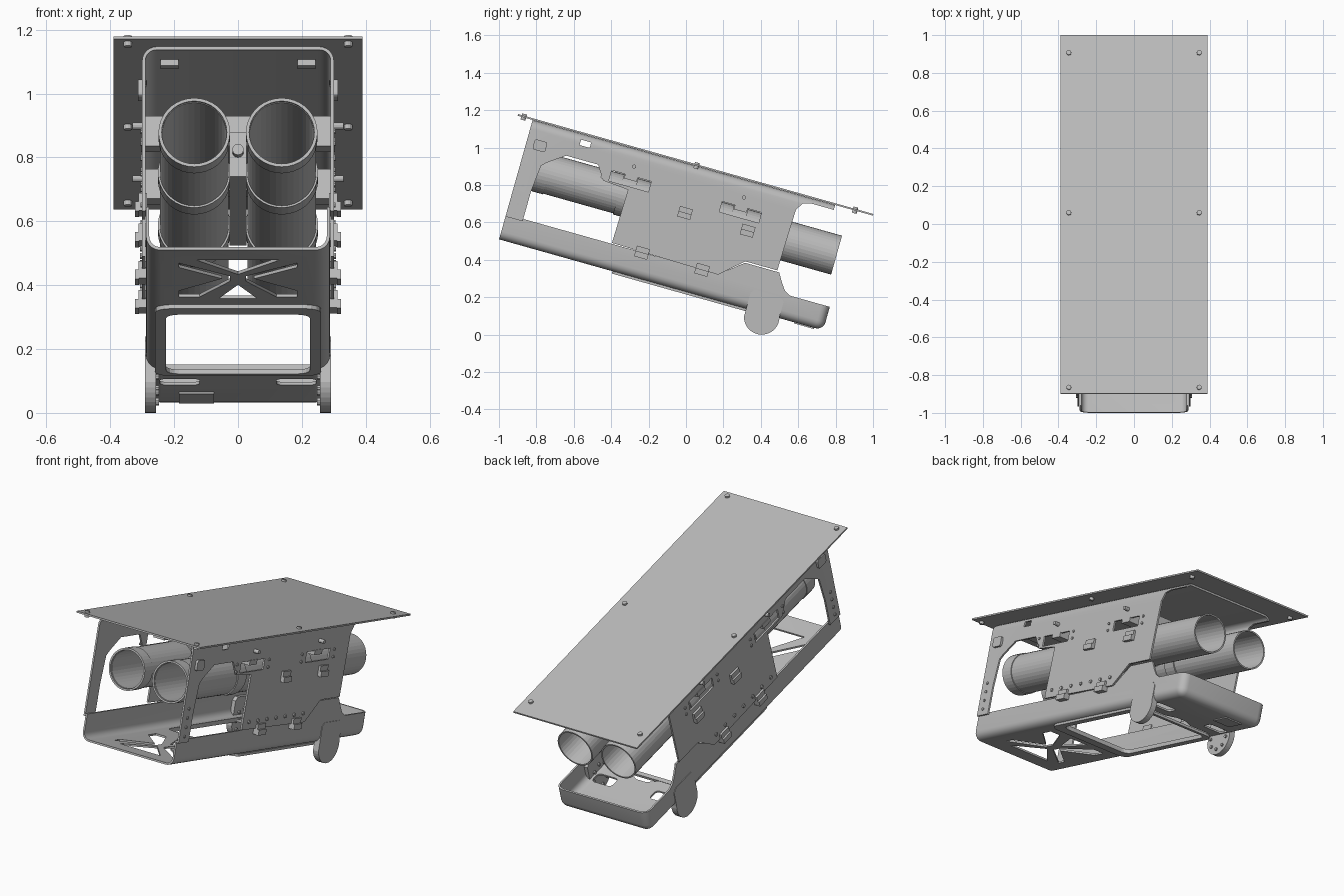
import bpy, bmesh, math
from mathutils import Matrix

if "Cube" in bpy.data.objects:
    bpy.data.objects.remove(bpy.data.objects["Cube"])

# Everything is laid out level as (x, u = back, v = up), then pitched nose-up
TILT = Matrix.Rotation(math.radians(-15.7), 4, 'X')
grey = bpy.data.materials.new("metal grey")
grey.diffuse_color = (0.5, 0.5, 0.5, 1)
grey.use_nodes = True
grey.node_tree.nodes["Principled BSDF"].inputs["Base Color"].default_value = grey.diffuse_color


def finish(bm, name):
    bmesh.ops.recalc_face_normals(bm, faces=bm.faces)
    bm.transform(TILT)
    me = bpy.data.meshes.new(name)
    bm.to_mesh(me)
    bm.free()
    me.materials.append(grey)
    ob = bpy.data.objects.new(name, me)
    bpy.context.collection.objects.link(ob)
    return ob


def place(axis, a, b, d):
    return {'x': (d, a, b), 'u': (a, d, b), 'v': (a, b, d)}[axis]


def prisms(name, items):
    """items: (outline, axis, low, high) extruded along the axis"""
    bm = bmesh.new()
    for pts, axis, lo, hi in items:
        r0, r1 = [[bm.verts.new(place(axis, a, b, d)) for a, b in pts] for d in (lo, hi)]
        bm.faces.new(r0)
        bm.faces.new(r1[::-1])
        for i in range(len(pts)):
            j = (i + 1) % len(pts)
            bm.faces.new((r0[i], r0[j], r1[j], r1[i]))
    return finish(bm, name)


def rect(a0, a1, b0, b1):
    return [(a0, b0), (a1, b0), (a1, b1), (a0, b1)]


def arc(ca, cb, r, d0, d1, n):
    return [(ca + r * math.cos(math.radians(d0 + (d1 - d0) * i / n)),
             cb + r * math.sin(math.radians(d0 + (d1 - d0) * i / n))) for i in range(n + 1)]


def disc(ca, cb, r, n=12):
    return arc(ca, cb, r, 0, 360, n)[:-1]


def rounded(a0, a1, b0, b1, r):
    return (arc(a1 - r, b1 - r, r, 0, 90, 4) + arc(a0 + r, b1 - r, r, 90, 180, 4)
            + arc(a0 + r, b0 + r, r, 180, 270, 4) + arc(a1 - r, b0 + r, r, 270, 360, 4))


def apply_mod(ob, mod):
    bpy.context.view_layer.objects.active = ob
    bpy.ops.object.modifier_apply(modifier=mod.name)


def cut(ob, items):
    tool = prisms("cutter", items)
    mod = ob.modifiers.new("cut", 'BOOLEAN')
    mod.operation, mod.solver, mod.object = 'DIFFERENCE', 'EXACT', tool
    apply_mod(ob, mod)
    bpy.data.objects.remove(tool)


def tubes(name, x, v, r, wall, u0, u1, n=36):
    bm = bmesh.new()
    loops = [[bm.verts.new((a, u, b)) for a, b in disc(x, v, rr, n)]
             for rr, u in ((r, u0), (r, u1), (r - wall, u1), (r - wall, u0))]
    for k in range(4):
        p, q = loops[k], loops[(k + 1) % 4]
        for i in range(n):
            j = (i + 1) % n
            bm.faces.new((p[i], p[j], q[j], q[i]))
    return finish(bm, name)


# Cover plate and its bolts
prisms("cover_plate", [(rect(-.39, .39, -1.183, .79), 'v', .883, .892)])
prisms("cover_bolts", [(disc(s * .345, u, .013), 'v', .868, .902)
                       for s in (-1, 1) for u in (-1.15, -.19, .69)])

# Upper housing: inverted channel with side openings
W, T, R = .30, .01, .045
top = .882
outer = [(W, .347)] + arc(W - R, top - R, R, 0, 90, 6) + arc(R - W, top - R, R, 90, 180, 6) + [(-W, .347)]
inner = ([(W - T, .347)] + arc(W - R, top - R, R - T, 0, 90, 6)
         + arc(R - W, top - R, R - T, 90, 180, 6) + [(T - W, .347)])
upper = prisms("upper_housing", [(outer + inner[::-1], 'u', -1.10, .58)])
window = [(-1.005, .2), (-1.005, .51), (-.99, .66), (-.964, .685), (-.875, .748), (-.698, .748),
          (-.65, .673), (-.508, .662), (-.514, .365), (.078, .355), (.199, .463), (.377, .463),
          (.385, .80), (.41, .843), (.45, .856), (.7, .856), (.7, .2)]
cut(upper, [(p, 'x', -1, 1) for p in (window, rect(-.62, -.40, .68, .738), rect(-.006, .212, .68, .738),
                                      rect(-.822, -.766, .822, .852))])

# Lower tray: channel with a closed rounded back end
side = [(-1.10, .22), (.70, .22), (.70, .351), (.48, .351), (.445, .37), (.42, .405),
        (.39, .455), (.2, .455), (.08, .36), (-1.10, .36)]
bm = bmesh.new()
W2 = .288
ra, rb = [[bm.verts.new((x, u, v)) for u, v in side] for x in (-W2, W2)]
bm.faces.new(ra)
bm.faces.new(rb[::-1])
for i in range(len(side)):
    j = (i + 1) % len(side)
    bm.faces.new((ra[i], ra[j], rb[j], rb[i]))
bmesh.ops.recalc_face_normals(bm, faces=bm.faces)
sharp = [e for e in bm.edges if {v for v in e.verts} in
         [{r[0], r[1]} for r in (ra, rb)] + [{r[1], r[2]} for r in (ra, rb)] + [{ra[1], rb[1]}]]
bmesh.ops.bevel(bm, geom=sharp, offset=.045, segments=5, profile=.5, affect='EDGES')
bm.normal_update()
bmesh.ops.delete(bm, geom=[f for f in bm.faces if f.normal.z > .3 or f.normal.y < -.5], context='FACES')
lower = finish(bm, "lower_tray")
mod = lower.modifiers.new("sheet", 'SOLIDIFY')
mod.thickness, mod.offset = .01, -1
apply_mod(lower, mod)
opening = (arc(.185, -.36, .04, 0, -90, 4) + arc(-.185, -.36, .04, -90, -180, 4)
           + [(-.225, .32), (-.09, .32), (-.03, .355), (.03, .355), (.09, .32), (.225, .32)])
truss = [[(-.13, -.985), (.13, -.985), (0, -.82)], [(-.06, -.54), (.06, -.54), (0, -.70)]]
for s in (-1, 1):
    truss.append([(s * .185, -.95), (s * .185, -.90), (s * .05, -.77), (s * .185, -.63), (s * .185, -.56),
                  (s * .12, -.56), (s * .025, -.74), (s * .025, -.80)])
    truss.append(rounded(min(s * .12, s * .245), max(s * .12, s * .245), .39, .46, .02))
cut(lower, [(p, 'v', .1, .262) for p in [opening] + truss])

for ob in (upper, lower):
    bpy.ops.object.select_all(action='DESELECT')
    ob.select_set(True)
    bpy.context.view_layer.objects.active = ob
    bpy.ops.object.shade_smooth_by_angle(angle=math.radians(25))

# Doubler frame and access plate under the tray floor
frame = prisms("floor_frame", [(rounded(-.26, .26, -.47, .31, .05), 'v', .207, .221)])
cut(frame, [(rounded(-.225, .225, -.40, .285, .04), 'v', .1, .3)])
prisms("access_plate", [(rect(-.185, -.075, .54, .65), 'v', .214, .222)])

# Launch tubes with front collars and saddle bands
for s, n in ((-1, "left"), (1, "right")):
    x = s * .137
    tubes(n + "_tube", x, .627, .108, .008, -1.005, .66)
    tubes(n + "_tube_collar", x, .627, .112, .010, -1.015, -.94)
    for u, w in ((-.51, "front"), (.10, "rear")):
        tubes(f"{n}_{w}_saddle", x, .627, .114, .01, u - .04, u + .04)

# Clamp bars over the tubes and the rail between them
for u, w in ((-.51, "front"), (.10, "rear")):
    prisms(w + "_clamp_bar", [(rect(-.289, .289, u - .035, u + .035), 'v', .742, .812)])
    prisms(w + "_clamp_lugs", [(rect(u - .035, u + .035, .715, .742), 'x', s * .235, s * .303) for s in (-1, 1)])
prisms("centre_rail", [(rect(-.026, .026, -.60, .20), 'v', .60, .745)])
prisms("centre_pivot", [(disc(0, .68, .018), 'u', -.63, -.59)])

# Side fittings, mirrored
for s, n in ((-1, "left"), (1, "right")):
    def out(p, a, b):
        return (p, 'x', s * a, s * b)

    blocks = [out(rect(u - .036, u + .036, v - .028, v + .028), .285, .312)
              for u, v in ((-.181, .626), (.167, .625), (-.345, .359), (-.011, .358))]
    blocks += [out(rect(u - .036, u + .036, v - .03, v), .31, .322)
               for u, v in ((-.181, .626), (.167, .625), (-.345, .359), (-.011, .358))]
    prisms(n + "_latches", blocks)
    prisms(n + "_front_bracket", [out(rounded(-1.06, -.99, .733, .789, .012), .298, .313)])
    prisms(n + "_pegs", [out(disc(u, .79, .011), .295, .33) for u in (-.51, .10)])
    prisms(n + "_rivets", [out(disc(-.46 + .085 * i, .405, .010, 8), .298, .307) for i in range(7)]
           + [out(disc(u, v, .008, 8), .298, .306) for u in (-.66, -.36, -.05, .25) for v in (.69, .73)]
           + [out(disc(-1.055, v, .008, 8), .298, .306) for v in (.38, .43, .48, .53)])
    # Round foot passing through the tray corner, with a bolt circle inside
    foot = arc(.364, .201, .095, 195, 375, 18) + [(.455, .31), (.43, .33), (.29, .33), (.272, .31)]
    prisms(n + "_foot", [out(foot, .257, .291)])
    prisms(n + "_foot_bolts", [out(disc(a, b, .009, 8), .248, .258) for a, b in disc(.364, .201, .065, 8)])
    # Small clip under the roof
    prisms(n + "_roof_clip", [(rect(s * .215 - .028, s * .215 + .028, -.99, -.95), 'v', .852, .874)])
